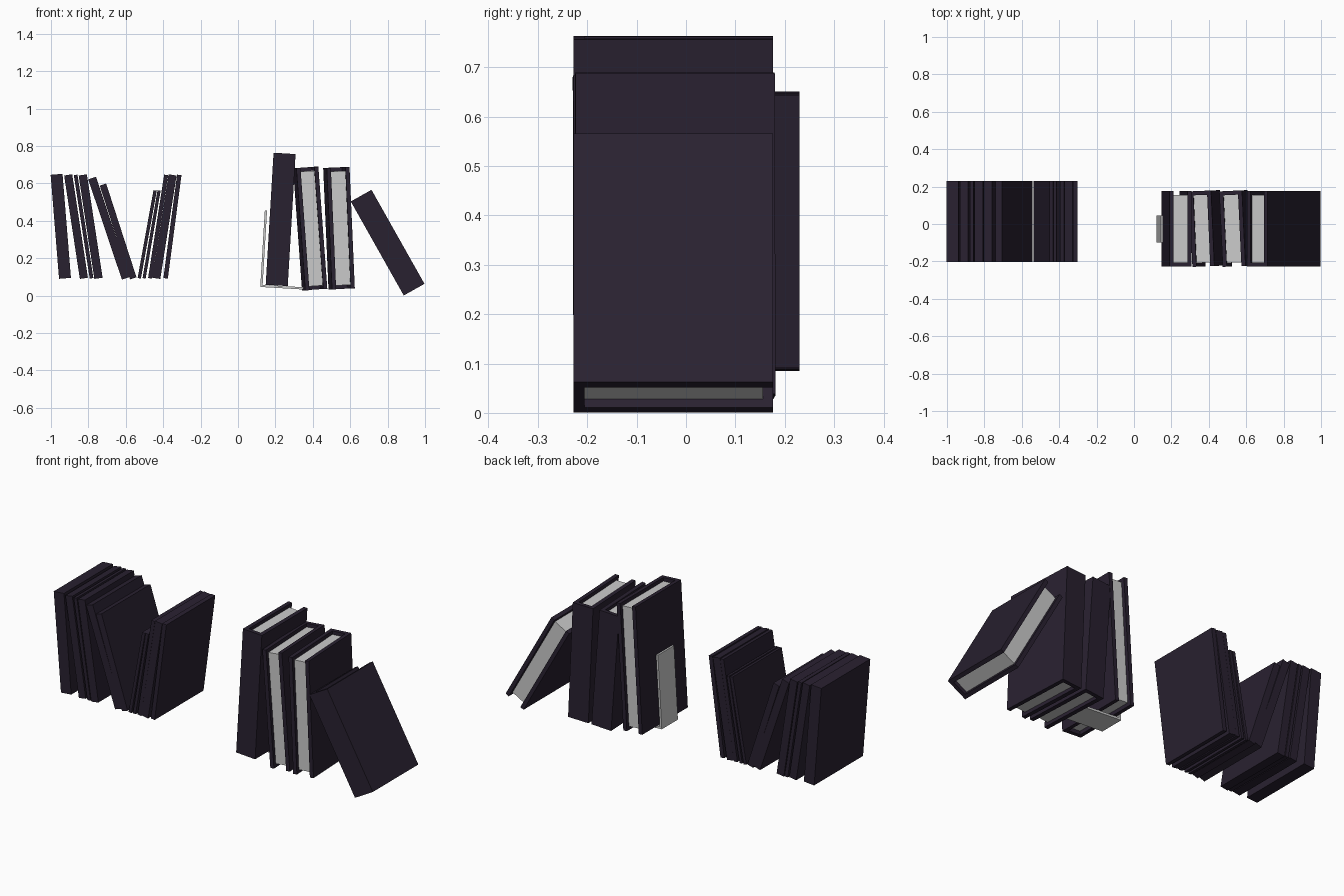
import bpy, bmesh
from math import atan2, hypot, cos, radians
from mathutils import Vector

if "Cube" in bpy.data.objects:
    bpy.data.objects.remove(bpy.data.objects["Cube"])

cloth = bpy.data.materials.new("dark_cloth")
cloth.diffuse_color = (0.022, 0.015, 0.03, 1)
cloth.use_nodes = True
cloth.node_tree.nodes["Principled BSDF"].inputs["Base Color"].default_value = cloth.diffuse_color


def prism(name, outline, axis, length, mat=None):
    """Extrude a flat outline, centred along the given axis ('Y' or 'Z')."""
    bm = bmesh.new()
    h = length / 2
    pts = [(a, b, -h) if axis == 'Z' else (a, -h, b) for a, b in outline]
    face = bm.faces.new([bm.verts.new(p) for p in pts])
    ext = bmesh.ops.extrude_face_region(bm, geom=[face])
    move = Vector((0, 0, length)) if axis == 'Z' else Vector((0, length, 0))
    bmesh.ops.translate(bm, vec=move,
                        verts=[v for v in ext["geom"] if isinstance(v, bmesh.types.BMVert)])
    bmesh.ops.recalc_face_normals(bm, faces=bm.faces)
    me = bpy.data.meshes.new(name)
    bm.to_mesh(me)
    bm.free()
    if mat:
        me.materials.append(mat)
    ob = bpy.data.objects.new(name, me)
    bpy.context.collection.objects.link(ob)
    return ob


def rect(x0, x1, y0, y1):
    return [(x0, y0), (x1, y0), (x1, y1), (x0, y1)]


def place(ob, loc, lean, turn=0):
    ob.location = loc
    ob.rotation_euler = (0, lean, radians(turn))


# Left group: thin solid volumes (bottom x, top x, horizontal width, top z)
slim = [
    (-0.925, -0.970, 0.064, 0.648),
    (-0.824, -0.908, 0.044, 0.645),
    (-0.783, -0.868, 0.020, 0.645),
    (-0.746, -0.830, 0.045, 0.645),
    (-0.600, -0.780, 0.046, 0.628),
    (-0.560, -0.722, 0.038, 0.593),
    (-0.528, -0.443, 0.018, 0.562),
    (-0.502, -0.422, 0.017, 0.562),
    (-0.470, -0.384, 0.022, 0.645),
    (-0.437, -0.350, 0.044, 0.645),
    (-0.387, -0.314, 0.024, 0.645),
]
for i, (xb, xt, w, zt) in enumerate(slim):
    zb = 0.092
    lean = atan2(xt - xb, zt - zb)
    t = w * cos(lean) / 2
    ob = prism(f"slim_book_{i + 1}", rect(-t, t, -0.217, 0.217), 'Z',
               hypot(xt - xb, zt - zb), cloth)
    place(ob, ((xb + xt) / 2, 0.013, (zb + zt) / 2), lean)


# Right group: hardbacks with a U-shaped cover round an inset page block
def hardback(name, loc, width, height, lean, spine_front=True, turn=0):
    w, d, b, inset = width / 2, 0.202, 0.022, 0.02
    s = 1 if spine_front else -1
    u = [(-w, d), (-w, -d), (w, -d), (w, d),
         (w - b, d), (w - b, b - d), (b - w, b - d), (b - w, d)]
    cover = prism(name + "_cover", [(x, s * y) for x, y in u], 'Z', height, cloth)
    block = rect(b - w, w - b, b - d, d - inset)
    pages = prism(name + "_pages", [(x, s * y) for x, y in block], 'Z',
                  height - 2 * inset)
    for ob in (cover, pages):
        place(ob, loc, radians(lean), turn)


hardback("tall_book", (0.228, -0.026, 0.407), 0.118, 0.707, 3.4)
hardback("middle_book_1", (0.386, -0.024, 0.358), 0.118, 0.655, -4.2, False, 2.5)
hardback("middle_book_2", (0.540, -0.024, 0.360), 0.122, 0.650, -2.5, False, 2.7)
hardback("leaning_book", (0.800, -0.026, 0.2828), 0.127, 0.577, -29.4)

# Bent metal bookend under the tall book
t = 0.012
ell = [(0, 0), (0.23, 0), (0.23, t), (t, t), (t, 0.41), (0, 0.41)]
place(prism("bookend", ell, 'Y', 0.143), (0.119, -0.027, 0.046), radians(3.4))
